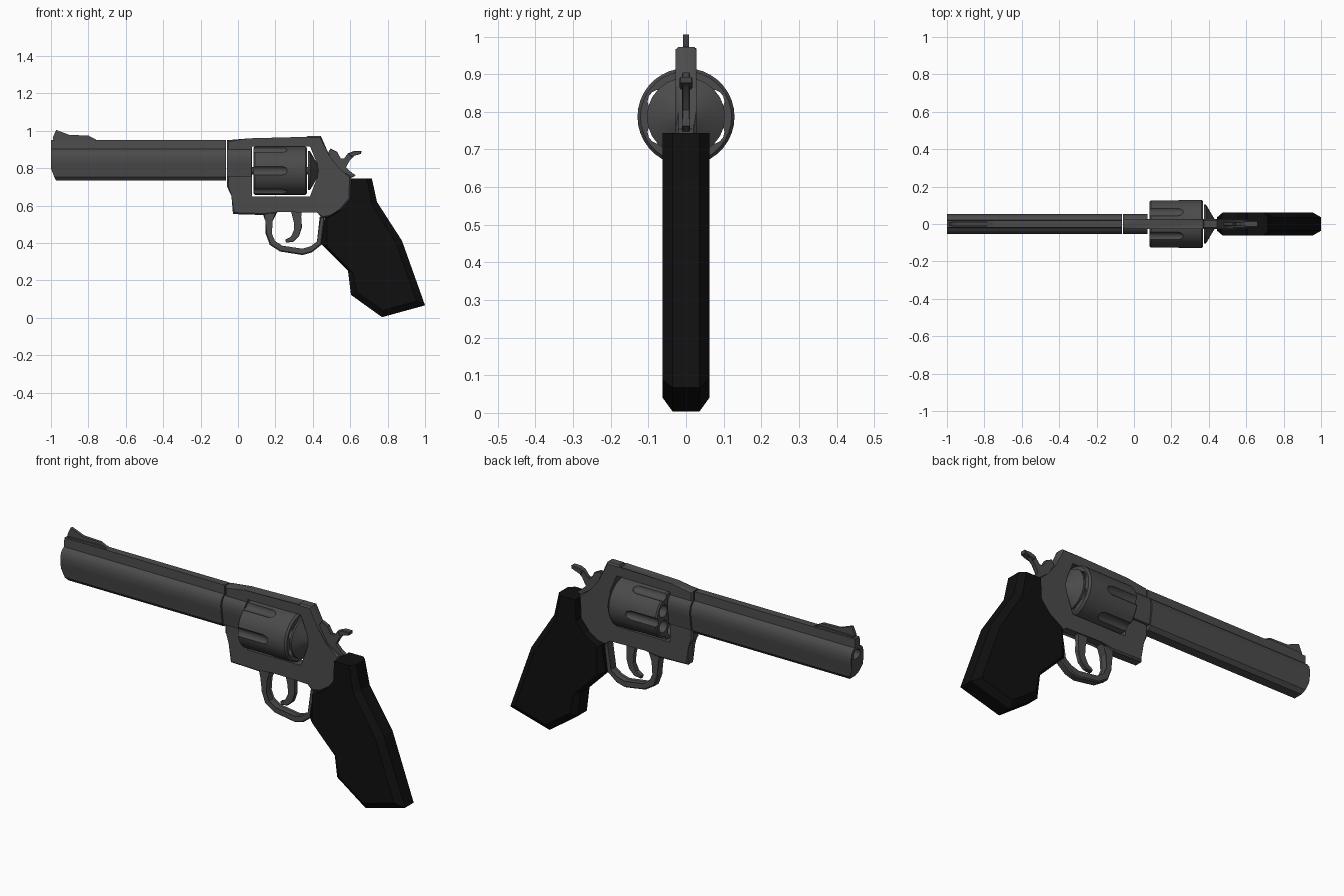
import bpy, bmesh
from math import sin, cos, pi, radians

if "Cube" in bpy.data.objects:
    bpy.data.objects.remove(bpy.data.objects["Cube"])


def material(name, v):
    m = bpy.data.materials.new(name)
    m.diffuse_color = (v, v, v, 1)
    m.use_nodes = True
    m.node_tree.nodes["Principled BSDF"].inputs["Base Color"].default_value = m.diffuse_color
    return m


STEEL = material("dark_steel", 0.07)
BLACK = material("black_grip", 0.005)


def finish(name, bm, mat=STEEL):
    bmesh.ops.recalc_face_normals(bm, faces=bm.faces)
    me = bpy.data.meshes.new(name)
    bm.to_mesh(me)
    bm.free()
    me.materials.append(mat)
    ob = bpy.data.objects.new(name, me)
    bpy.context.collection.objects.link(ob)
    return ob


def loft(bm, rings):
    """Skin equal-length closed rings and cap both ends."""
    vs = [[bm.verts.new(p) for p in r] for r in rings]
    n = len(vs[0])
    for a, b in zip(vs, vs[1:]):
        for i in range(n):
            j = (i + 1) % n
            bm.faces.new((a[i], a[j], b[j], b[i]))
    bm.faces.new(vs[0])
    bm.faces.new(vs[-1])


def slab(name, pts, hw, bevel=0):
    """Side profile (x, z) extruded symmetrically in y."""
    bm = bmesh.new()
    loft(bm, [[(x, y, z) for x, z in pts] for y in (-hw, hw)])
    if bevel:
        rim = [e for e in bm.edges if abs(e.verts[0].co.y - e.verts[1].co.y) < 1e-5]
        bmesh.ops.bevel(bm, geom=rim, offset=bevel, segments=1, affect='EDGES')
    return finish(name, bm)


def turned(bm, prof, y, z, n):
    """Profile (x, radius) turned about an axis along x."""
    loft(bm, [[(x, y + r * cos(2 * pi * i / n), z + r * sin(2 * pi * i / n))
               for i in range(n)] for x, r in prof])


def lathe(name, prof, y, z, n=24):
    bm = bmesh.new()
    turned(bm, prof, y, z, n)
    return finish(name, bm)


def cut(ob, cutter):
    m = ob.modifiers.new("cut", 'BOOLEAN')
    m.operation, m.solver, m.object = 'DIFFERENCE', 'EXACT', cutter
    bpy.context.view_layer.objects.active = ob
    bpy.ops.object.modifier_apply(modifier=m.name)
    bpy.data.objects.remove(cutter)


# barrel: rib, round tube and underlug in one section, slanted muzzle
half = [(.019, .95), (.022, .904), (.036, .896), (.047, .882), (.053, .855),
        (.051, .825), (.046, .797), (.041, .754), (.024, .735)]


def section(pts, x0, x1, slant):
    full = pts + [(-y, z) for y, z in reversed(pts)]
    front = [(x0 + slant * max(0, .79 - z) / .055, y, z) for y, z in full]
    return [front, [(x1, y, z) for y, z in full]]


bm = bmesh.new()
loft(bm, section(half, -1, -.064, .027))
barrel = finish("barrel", bm)
cut(barrel, lathe("bore", [(-1.1, .028), (-.3, .028)], 0, .862, 16))

bm = bmesh.new()
loft(bm, section(half[1:8], -.058, .072, 0))
finish("barrel_seat", bm)

# front sight: thin blade on a wider ramp
slab("front_sight", [(-.985, .94), (-.99, .965), (-.972, 1.005), (-.9, .978),
                     (-.8, .975), (-.735, .94)], .008)
slab("sight_ramp", [(-.985, .94), (-.98, .958), (-.8, .962), (-.735, .945)], .016)

# frame with cylinder window
frame = slab("frame", [(-.058, .95), (.06, .96), (.37, .96), (.375, .973), (.443, .973),
                       (.49, .865), (.53, .80), (.605, .755), (.60, .635), (.55, .575),
                       (.49, .555), (.45, .53), (.43, .57), (.22, .575), (.14, .55),
                       (-.027, .555), (-.027, .655), (-.058, .70)], .028, .008)
cut(frame, slab("window", [(.075, .915), (.385, .917), (.425, .82), (.425, .755),
                           (.385, .65), (.075, .65)], .2))

# fluted cylinder with six through chambers
CZ = .787
drum = lathe("cylinder", [(.083, .122), (.09, .129), (.36, .129), (.37, .121)], 0, CZ, 36)
bm = bmesh.new()
for k in range(6):
    a = radians(60 * k)
    turned(bm, [(0, .027), (.235, .027), (.256, .02), (.267, .006)],
           .139 * cos(a), CZ + .139 * sin(a), 14)
    a += radians(30)
    turned(bm, [(0, .032), (.5, .032)], .081 * cos(a), CZ + .081 * sin(a), 14)
cut(drum, finish("flute_and_chamber_cutter", bm))

# recoil shield and axle pin
lathe("recoil_shield", [(.375, .104), (.385, .104), (.432, .024)], 0, CZ)
lathe("axle_pin", [(.05, .02), (.43, .02)], 0, CZ, 12)

# trigger guard: ribbon between outer and inner outlines
outer = [(.13, .565), (.152, .52), (.148, .45), (.17, .39), (.225, .355), (.345, .336),
         (.395, .35), (.447, .392), (.465, .54)]
inner = [(.437, .54), (.428, .405), (.39, .377), (.345, .364), (.235, .38), (.193, .407),
         (.175, .45), (.18, .52), (.21, .565)]
slab("trigger_guard", outer + inner, .022, .006)

# trigger
slab("trigger", [(.275, .60), (.345, .60), (.335, .54), (.342, .485), (.326, .435),
                 (.295, .407), (.257, .402), (.253, .418), (.285, .432), (.303, .47),
                 (.298, .515)], .012, .003)

# hammer with curved spur
slab("hammer", [(.46, .85), (.495, .905), (.53, .888), (.548, .85), (.568, .85),
                (.588, .88), (.62, .892), (.66, .893), (.658, .877), (.622, .87),
                (.597, .845), (.575, .805), (.60, .78), (.63, .762), (.60, .745),
                (.52, .76)], .01, .002)
slab("hammer_spur", [(.592, .88), (.62, .892), (.66, .893), (.658, .877), (.622, .87),
                     (.605, .86)], .017, .003)

# grip: flat sides with broad chamfers on front, back and butt
rim = [(.604, .744), (.716, .744), (.743, .62), (.877, .412), (1, .067), (.77, .004),
       (.604, .123), (.588, .251), (.444, .396), (.465, .535), (.551, .578), (.599, .636)]
side = [(.604, .744), (.69, .744), (.715, .61), (.845, .40), (.955, .09), (.775, .04),
        (.632, .14), (.615, .24), (.475, .385), (.475, .53), (.551, .578), (.599, .636)]
bm = bmesh.new()
loft(bm, [[(x, y, z) for x, z in p]
          for y, p in ((-.062, side), (-.036, rim), (.036, rim), (.062, side))])
finish("grip", bm, BLACK)

# smooth only the shallow angles
for ob in bpy.context.collection.objects:
    ob.select_set(ob.name != "grip")
bpy.context.view_layer.objects.active = barrel
bpy.ops.object.shade_smooth_by_angle(angle=radians(28))
